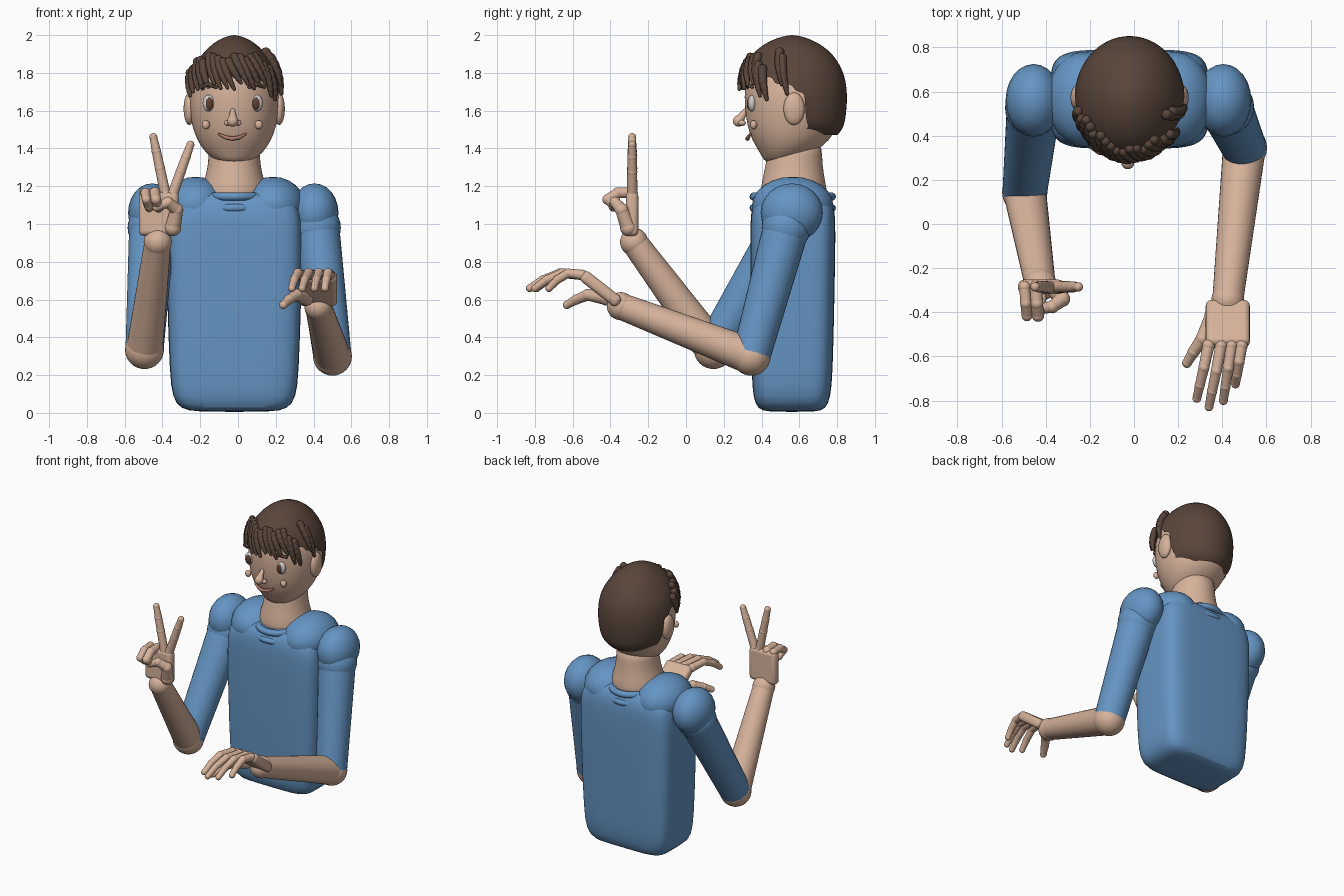
import bpy, bmesh, math, random
from mathutils import Vector, Matrix

if "Cube" in bpy.data.objects:
    bpy.data.objects.remove(bpy.data.objects["Cube"])

random.seed(4)
CX = -0.02  # head and torso centre line


def material(name, rgb):
    m = bpy.data.materials.new(name)
    m.diffuse_color = (*rgb, 1)
    m.use_nodes = True
    m.node_tree.nodes["Principled BSDF"].inputs["Base Color"].default_value = m.diffuse_color
    return m


SKIN = material("skin", (0.68, 0.45, 0.33))
BLUE = material("shirt_blue", (0.13, 0.30, 0.55))
HAIR = material("hair_brown", (0.10, 0.06, 0.042))
WHITE = material("eye_white", (0.8, 0.8, 0.8))
IRIS = material("iris_brown", (0.12, 0.05, 0.03))
LIP = material("lip", (0.45, 0.2, 0.15))


def finish(name, bm, mat, angle=50):
    bmesh.ops.recalc_face_normals(bm, faces=bm.faces)
    me = bpy.data.meshes.new(name)
    bm.to_mesh(me)
    bm.free()
    ob = bpy.data.objects.new(name, me)
    bpy.context.collection.objects.link(ob)
    me.materials.append(mat)
    bpy.ops.object.select_all(action='DESELECT')
    ob.select_set(True)
    bpy.context.view_layer.objects.active = ob
    bpy.ops.object.shade_smooth_by_angle(angle=math.radians(angle))
    return ob


def ellipsoid(name, c, r, mat, seg=24):
    bm = bmesh.new()
    m = Matrix.Translation(c) @ Matrix.Diagonal((*r, 1))
    bmesh.ops.create_uvsphere(bm, u_segments=seg, v_segments=seg // 2, radius=1, matrix=m)
    return finish(name, bm, mat)


def limb(name, pts, radii, mat, balls=None, seg=16):
    """Tapered cones between points with ball joints at the chosen points."""
    bm = bmesh.new()
    pts = [Vector(p) for p in pts]
    for a, b, ra, rb in zip(pts, pts[1:], radii, radii[1:]):
        d = b - a
        m = Matrix.Translation((a + b) / 2) @ d.to_track_quat('Z', 'Y').to_matrix().to_4x4()
        bmesh.ops.create_cone(bm, cap_ends=True, segments=seg, radius1=ra, radius2=rb,
                              depth=d.length, matrix=m)
    for i, (p, r) in enumerate(zip(pts, radii)):
        if balls is None or i in balls:
            bmesh.ops.create_uvsphere(bm, u_segments=seg, v_segments=max(6, seg // 2),
                                      radius=r * 1.06, matrix=Matrix.Translation(p))
    return finish(name, bm, mat)


def loft(name, rings, mat, n=2.0, seg=32, keep=None, sub=1):
    """Stack of superellipse rings (z, centre y, rx, ry)."""
    bm = bmesh.new()
    rows = []
    for z, cy, rx, ry in rings:
        row = []
        for i in range(seg):
            a = 2 * math.pi * i / seg
            c, s = math.cos(a), math.sin(a)
            row.append(bm.verts.new((CX + rx * math.copysign(abs(c) ** (2 / n), c),
                                     cy + ry * math.copysign(abs(s) ** (2 / n), s), z)))
        rows.append(row)
    for lo, hi in zip(rows, rows[1:]):
        for i in range(seg):
            j = (i + 1) % seg
            bm.faces.new((lo[i], lo[j], hi[j], hi[i]))
    bm.faces.new(rows[0])
    bm.faces.new(rows[-1])
    if keep:
        drop = [f for f in bm.faces if not keep(f.calc_center_median())]
        bmesh.ops.delete(bm, geom=drop, context='FACES')
    ob = finish(name, bm, mat)
    if sub:
        mod = ob.modifiers.new("smooth", 'SUBSURF')
        mod.levels = mod.render_levels = sub
    return ob


def palm(name, c, size, tilt):
    bm = bmesh.new()
    m = Matrix.Translation(c) @ Matrix.Rotation(tilt, 4, 'X') @ Matrix.Diagonal((*size, 1))
    bmesh.ops.create_cube(bm, size=1, matrix=m)
    ob = finish(name, bm, SKIN)
    mod = ob.modifiers.new("round", 'BEVEL')
    mod.width, mod.segments = 0.026, 4
    return ob


# Torso, shoulder yoke, neck and collar
loft("torso", [(0.005, .56, .20, .13), (0.02, .56, .285, .18), (0.08, .56, .327, .205),
               (0.2, .562, .342, .215), (0.6, .564, .355, .222), (0.95, .566, .362, .226),
               (1.07, .566, .355, .224), (1.14, .566, .31, .20), (1.18, .566, .2, .15)], BLUE, n=5, seg=40)
for s, side in ((-1, "right"), (1, "left")):
    ellipsoid(side + "_shoulder_yoke", (CX + s * .205, .565, 1.10), (.17, .215, .15), BLUE)
loft("neck", [(1.08, .57, .19, .19), (1.19, .57, .175, .175), (1.27, .57, .145, .158),
              (1.36, .575, .135, .145), (1.45, .58, .135, .14)], SKIN)
for z, rx, ry in ((1.145, .155, .205), (1.085, .17, .205)):
    bm = bmesh.new()
    rows = []
    for i in range(40):
        a = 2 * math.pi * i / 40
        rows.append([bm.verts.new((CX + math.cos(a) * (rx + .024 * math.cos(b)),
                                   .565 + math.sin(a) * (ry + .024 * math.cos(b)),
                                   z + .022 * math.sin(b)))
                     for b in (2 * math.pi * k / 10 for k in range(10))])
    for i in range(40):
        for k in range(10):
            p, q, l = rows[i], rows[(i + 1) % 40], (k + 1) % 10
            bm.faces.new((p[k], q[k], q[l], p[l]))
    finish("collar_ring", bm, BLUE)

# Head and hair cap
loft("head", [(1.325, .49, .05, .05), (1.335, .505, .10, .095), (1.38, .535, .155, .145),
              (1.44, .555, .196, .205), (1.52, .565, .226, .243), (1.62, .57, .24, .26),
              (1.72, .572, .238, .265), (1.82, .572, .205, .245), (1.9, .572, .14, .17),
              (1.94, .572, .05, .06)], SKIN)


def hairline(p):
    if p.y < .44:
        return p.z > 1.78
    if p.y < .63:
        return p.z > 1.78 - (p.y - .44) * .5
    return True


loft("hair_cap", [(1.47, .64, .15, .16), (1.50, .61, .205, .22), (1.54, .59, .23, .252),
                  (1.58, .582, .241, .266), (1.62, .578, .247, .274), (1.66, .575, .25, .279),
                  (1.70, .572, .25, .281), (1.74, .57, .246, .279), (1.78, .568, .238, .273),
                  (1.82, .566, .223, .26), (1.86, .564, .2, .24), (1.90, .563, .17, .213),
                  (1.94, .562, .132, .168), (1.975, .562, .085, .108), (1.995, .562, .035, .045),
                  (2.0, .562, .004, .005)], HAIR, keep=lambda p: hairline(p) and p.z > 1.471)


# Fringe locks lying on the skull, sweeping towards the left side
def lock(a, sweep, top, tip, r):
    pts, rad = [], []
    for k in range(6):
        t = k / 5
        z = top + (tip - top) * t
        q = 1.03 * math.sqrt(max(0, 1 - ((z - 1.7) / .3) ** 2))
        b = a + sweep * t
        pts.append((CX + .245 * q * math.sin(b), .57 - .28 * q * math.cos(b), z))
        rad.append(r * (1 - .6 * t * t))
    limb("fringe_lock", pts, rad, HAIR, seg=8)


for i in range(13):
    a = -1.15 + i * .145
    lock(a, .28, 1.87 + random.uniform(-.02, .02), 1.735 + random.uniform(-.025, .015), .023)
for a, top, tip in ((-1.35, 1.80, 1.68), (-1.2, 1.82, 1.70), (.75, 1.84, 1.68),
                    (.9, 1.82, 1.66), (1.2, 1.91, 1.74), (1.3, 1.88, 1.69)):
    lock(a, .15, top, tip, .024)

# Face features
for s, side in ((-1, "right"), (1, "left")):
    x = CX - .008 + s * .128
    ellipsoid(side + "_eye", (x, .35, 1.64), (.031, .022, .044), WHITE)
    ellipsoid(side + "_iris", (x - .004 * s, .336, 1.637), (.02, .014, .033), IRIS, 16)
    ellipsoid(side + "_cheek", (CX - .01 + s * .14, .358, 1.525), (.021, .018, .024), SKIN, 16)
    ellipsoid(side + "_ear", (CX + s * .238, .572, 1.61), (.03, .056, .086), SKIN)
    ellipsoid(side + "_nostril", (-.028 + s * .028, .297, 1.535), (.018, .02, .016), SKIN, 16)
    limb(side + "_eyebrow", [(x - .04, .338 - s * .012, 1.725), (x, .325, 1.74),
                             (x + .04, .338 + s * .012, 1.725)], [.009, .012, .009], HAIR, seg=8)
limb("nose", [(-.028, .315, 1.6), (-.028, .278, 1.545)], [.012, .028], SKIN)
limb("mouth", [(-.1 + .035 * k, .325 + .004 * (k - 2) ** 2, 1.452 + .006 * (k - 2) ** 2)
               for k in range(5)], [.006, .01, .011, .01, .006], LIP, seg=8)

# Arms: sleeve, shoulder ball, bare forearm with elbow and wrist
for side, sh, top, elbow, wrist in (
        ("left", (.405, .56, 1.06), (.415, .53, .98), (.50, .345, .30), (.425, -.345, .565)),
        ("right", (-.455, .56, 1.06), (-.455, .525, .98), (-.495, .145, .335), (-.425, -.275, .905))):
    ellipsoid(side + "_shoulder", sh, (.127, .165, .155), BLUE)
    limb(side + "_sleeve", [sh, top, elbow], [.115, .122, .101], BLUE, balls=(1,), seg=32)
    limb(side + "_forearm", [elbow, wrist], [.097, .07], SKIN, seg=32)

# Left hand: reaching forward, palm down
palm("left_palm", (.425, -.452, .657), (.2, .25, .065), math.radians(-38))
for x0, x1, tip in ((.338, .285, -.79), (.395, .34, -.828), (.442, .405, -.80), (.487, .46, -.725)):
    y0, z0 = -.55, .73
    L = tip - y0
    limb("left_finger", [(x0, y0, z0), (x0 + (x1 - x0) * .4, y0 + L * .42, z0 + .01),
                         (x0 + (x1 - x0) * .75, y0 + L * .75, z0 - .025), (x1, tip, z0 - .07)],
         [.027, .024, .022, .019], SKIN)
limb("left_thumb", [(.36, -.42, .61), (.31, -.52, .625), (.27, -.58, .60), (.24, -.63, .572)],
     [.04, .03, .026, .021], SKIN)

# Right hand: two fingers raised in a V, the rest curled
palm("right_palm", (-.42, -.285, 1.055), (.21, .065, .235), 0)
for a, b in (((-.385, 1.16), (-.448, 1.46)), ((-.345, 1.16), (-.252, 1.42))):
    limb("raised_finger", [(a[0] + (b[0] - a[0]) * t, -.285, a[1] + (b[1] - a[1]) * t)
                           for t in (0, .45, .75, 1)], [.028, .026, .024, .02], SKIN)
for x, r in ((-.445, .028), (-.495, .025)):
    limb("curled_finger", [(x, -.285, 1.165), (x + .005, -.36, 1.165), (x + .01, -.415, 1.13),
                           (x + .02, -.375, 1.095), (x + .025, -.335, 1.085)],
         [r, r, r * .95, r * .9, r * .8], SKIN)
limb("right_thumb", [(-.345, -.305, .98), (-.325, -.34, 1.075), (-.37, -.375, 1.115), (-.43, -.385, 1.09)],
     [.042, .034, .028, .023], SKIN)
